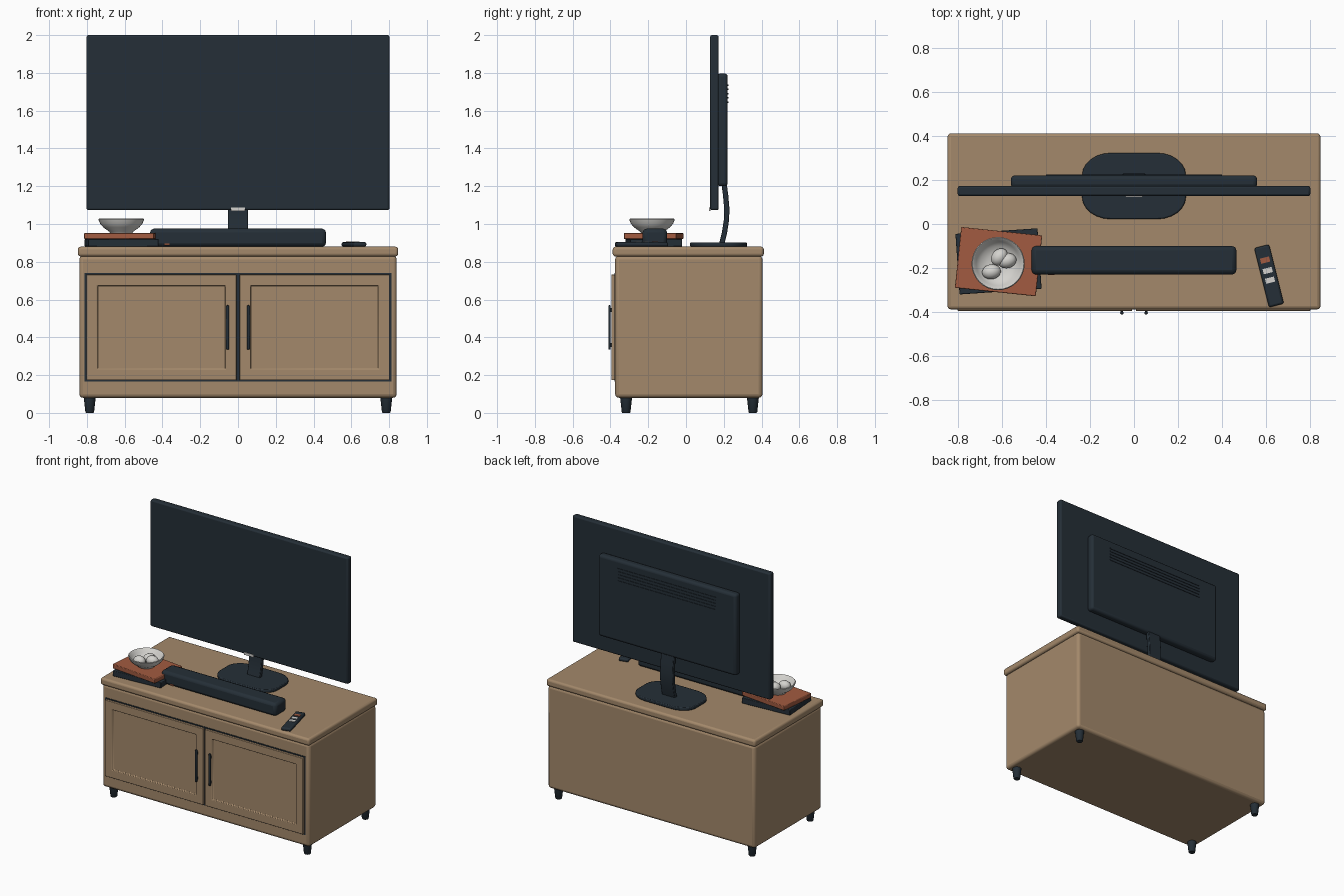
import bpy, bmesh, math
from mathutils import Matrix, Vector

if "Cube" in bpy.data.objects:
    bpy.data.objects.remove(bpy.data.objects["Cube"])


def material(name, rgb):
    m = bpy.data.materials.new(name)
    m.diffuse_color = (*rgb, 1)
    m.use_nodes = True
    m.node_tree.nodes["Principled BSDF"].inputs["Base Color"].default_value = m.diffuse_color
    return m


WOOD = material("oak wood", (0.37, 0.25, 0.147))
DARK = material("dark slate", (0.018, 0.028, 0.038))
RUST = material("rust", (0.36, 0.105, 0.052))
WHITE = material("off white", (0.66, 0.65, 0.62))


def finish(name, bm, mat, loc=(0, 0, 0), rot=0.0, bevel=0.0, segs=2):
    """Turn a bmesh into a named, optionally bevelled, smooth-shaded object."""
    bmesh.ops.recalc_face_normals(bm, faces=bm.faces)
    me = bpy.data.meshes.new(name)
    bm.to_mesh(me)
    bm.free()
    ob = bpy.data.objects.new(name, me)
    bpy.context.collection.objects.link(ob)
    me.materials.append(mat)
    ob.location = loc
    ob.rotation_euler.z = math.radians(rot)
    if bevel:
        b = ob.modifiers.new("bevel", 'BEVEL')
        b.width, b.segments, b.limit_method = bevel, segs, 'ANGLE'
    bpy.ops.object.select_all(action='DESELECT')
    ob.select_set(True)
    bpy.context.view_layer.objects.active = ob
    bpy.ops.object.shade_smooth_by_angle(angle=math.radians(40))
    return ob


def box(name, mat, x, y, z, bevel=0.0, segs=2, rot=0.0):
    """Box from (min, max) pairs, turned about its own centre."""
    bm = bmesh.new()
    size = (x[1] - x[0], y[1] - y[0], z[1] - z[0])
    bmesh.ops.create_cube(bm, size=1, matrix=Matrix.Diagonal((*size, 1)))
    centre = ((x[0] + x[1]) / 2, (y[0] + y[1]) / 2, (z[0] + z[1]) / 2)
    return finish(name, bm, mat, centre, rot, bevel, segs)


def prism(name, mat, points, direction, **kw):
    """Extrude a closed outline along a direction."""
    bm = bmesh.new()
    face = bm.faces.new([bm.verts.new(p) for p in points])
    ext = bmesh.ops.extrude_face_region(bm, geom=[face], use_keep_orig=True)
    moved = [g for g in ext["geom"] if isinstance(g, bmesh.types.BMVert)]
    bmesh.ops.translate(bm, verts=moved, vec=Vector(direction))
    return finish(name, bm, mat, **kw)


def lathe(name, mat, profile, loc, steps):
    """Spin a (radius, height) profile about z."""
    bm = bmesh.new()
    verts = [bm.verts.new((r, 0, h)) for r, h in profile]
    edges = [bm.edges.new(p) for p in zip(verts, verts[1:])]
    bmesh.ops.spin(bm, geom=verts + edges, axis=(0, 0, 1), cent=(0, 0, 0),
                   angle=math.tau, steps=steps, use_merge=True)
    bmesh.ops.remove_doubles(bm, verts=bm.verts, dist=1e-5)
    return finish(name, bm, mat, loc)


# Cabinet
box("cabinet_body", WOOD, (-0.84, 0.84), (-0.375, 0.405), (0.08, 0.832), 0.02, 3)
box("cabinet_top", WOOD, (-0.848, 0.848), (-0.388, 0.412), (0.828, 0.88), 0.015, 3)
box("door_recess", DARK, (-0.812, 0.812), (-0.379, -0.37), (0.165, 0.74))

# Doors with sunken panels, handles and legs, mirrored left and right
for side, s in (("left", -1), ("right", 1)):
    bm = bmesh.new()
    c = Matrix.Translation((s * 0.4055, -0.385, 0.4525))
    bmesh.ops.create_cube(bm, size=1, matrix=c @ Matrix.Diagonal((0.795, 0.02, 0.559, 1)))
    bm.normal_update()
    front = [f for f in bm.faces if f.normal.y < -0.9]
    bmesh.ops.inset_region(bm, faces=front, thickness=0.081)
    bmesh.ops.inset_region(bm, faces=front, thickness=0.006, depth=-0.012)
    finish(side + "_door", bm, WOOD, bevel=0.003)

    hx = s * 0.055
    box(side + "_handle", DARK, (hx - 0.008, hx + 0.008), (-0.411, -0.399),
        (0.335, 0.57), 0.005)
    for n, hz in (("lower", 0.36), ("upper", 0.545)):
        box(f"{side}_handle_{n}_post", DARK, (hx - 0.006, hx + 0.006),
            (-0.402, -0.39), (hz - 0.01, hz + 0.01))
    for row, y in (("front", -0.317), ("back", 0.354)):
        lathe(f"{row}_{side}_leg", DARK,
              [(0, 0), (0.02, 0), (0.023, 0.004), (0.032, 0.085), (0, 0.085)],
              (s * 0.785, y, 0), 16)

# Television: screen, rear housing, vents, badge plate
box("screen", DARK, (-0.802, 0.802), (0.127, 0.173), (1.073, 2.0), 0.01)
box("rear_housing", DARK, (-0.56, 0.56), (0.165, 0.221), (1.2, 1.797), 0.018, 3)
for i in range(5):
    z = 1.645 + i * 0.0225
    box(f"vent_{i + 1}", DARK, (-0.4, 0.4), (0.215, 0.2245), (z - 0.004, z + 0.004))
box("badge_plate", WHITE, (-0.038, 0.038), (0.123, 0.131), (1.07, 1.088))

# Stand neck: a curved strip in side profile
path = [(0.188, 0.89), (0.203, 0.95), (0.214, 1.02), (0.216, 1.08),
        (0.21, 1.15), (0.198, 1.24)]
outline = ([(-0.052, y - 0.014, z) for y, z in path]
           + [(-0.052, y + 0.014, z) for y, z in reversed(path)])
prism("stand_neck", DARK, outline, (0.104, 0, 0), bevel=0.004)

# Stand base: rounded rectangle plate
pts = []
for q, (cx, cy) in enumerate([(0.105, 0.222), (-0.105, 0.222), (-0.105, 0.123), (0.105, 0.123)]):
    for k in range(7):
        a = math.radians(90 * q + 15 * k)
        pts.append((cx + 0.131 * math.cos(a), cy + 0.101 * math.sin(a), 0.879))
prism("stand_base", DARK, pts, (0, 0, 0.024), bevel=0.006)

# Soundbar with status light
box("soundbar", DARK, (-0.466, 0.466), (-0.23, -0.1), (0.88, 0.975), 0.02, 2)
box("soundbar_light", RUST, (-0.39, -0.362), (-0.232, -0.226), (0.888, 0.897))

# Books
box("lower_book", DARK, (-0.803, -0.429), (-0.308, -0.032), (0.88, 0.921), 0.004, rot=3.9)
box("upper_book", RUST, (-0.801, -0.431), (-0.31, -0.032), (0.92, 0.953), 0.004, rot=-6)

# Bowl and eggs
lathe("bowl", WHITE,
      [(0, 0), (0.058, 0), (0.064, 0.008), (0.095, 0.03), (0.112, 0.05), (0.121, 0.072),
       (0.117, 0.076), (0.111, 0.072), (0.1, 0.048), (0.08, 0.03), (0.05, 0.016), (0, 0.013)],
      (-0.618, -0.18, 0.952), 32)
for i, (x, y, z, r) in enumerate([(-0.612, -0.15, 0.995, 50), (-0.577, -0.167, 0.993, 15),
                                  (-0.648, -0.217, 0.993, 10)]):
    bm = bmesh.new()
    bmesh.ops.create_uvsphere(bm, u_segments=20, v_segments=12, radius=1,
                              matrix=Matrix.Diagonal((0.043, 0.034, 0.034, 1)))
    finish(f"egg_{i + 1}", bm, WHITE, (x, y, z), r)

# Remote control with buttons laid along its tilted length
RX, RY, TILT = 0.614, -0.236, 14
box("remote", DARK, (RX - 0.035, RX + 0.035), (RY - 0.139, RY + 0.139),
    (0.88, 0.904), 0.009, rot=TILT)
t = math.radians(TILT)
for i, (d, mat) in enumerate([(0.074, RUST), (0.025, WHITE), (-0.02, WHITE)]):
    x, y = RX - d * math.sin(t), RY + d * math.cos(t)
    box(f"remote_button_{i + 1}", mat, (x - 0.021, x + 0.021), (y - 0.012, y + 0.012),
        (0.901, 0.908), rot=TILT)
